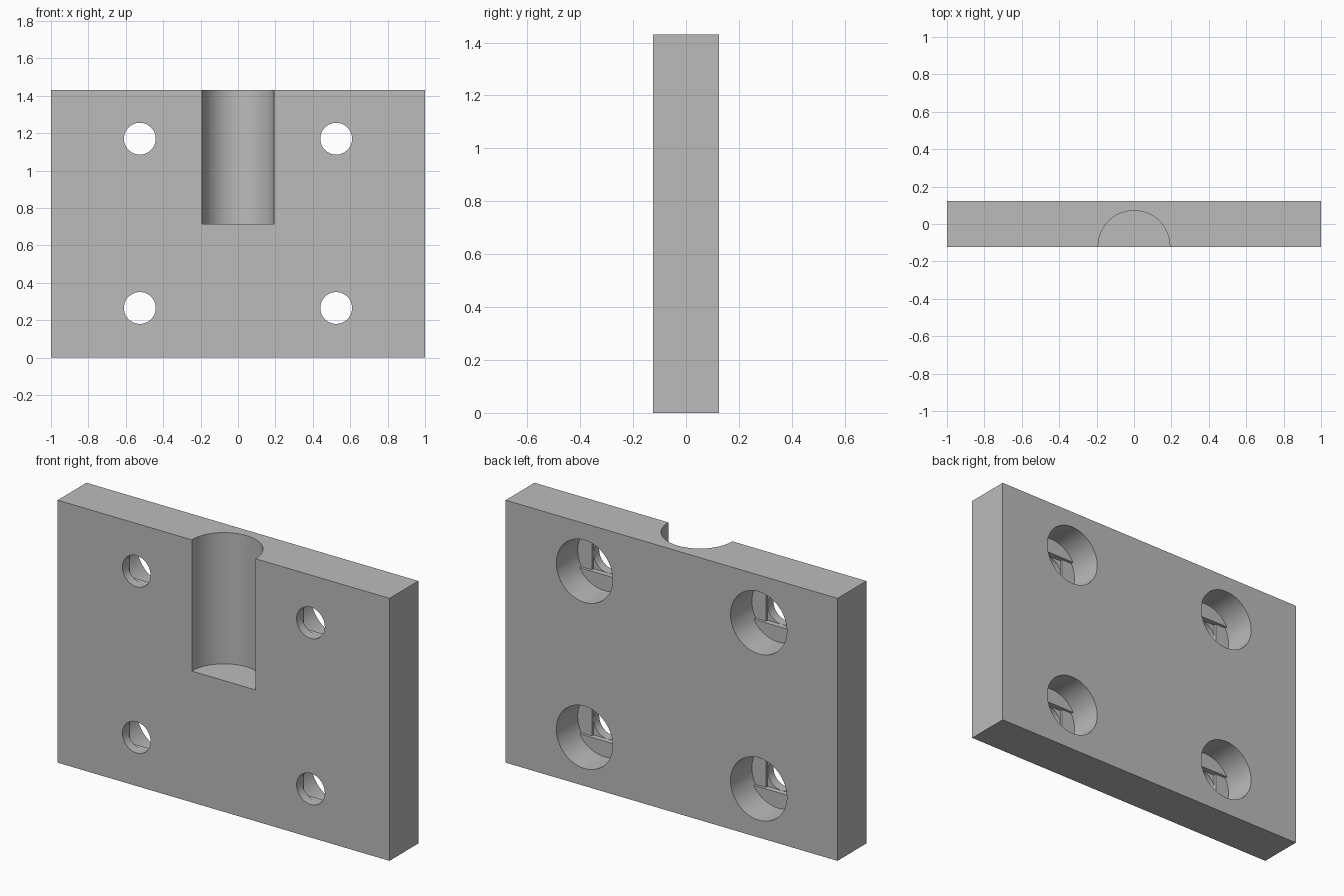
import bpy, bmesh
from math import sin, cos, radians

if "Cube" in bpy.data.objects:
    bpy.data.objects.remove(bpy.data.objects["Cube"], do_unlink=True)

HEIGHT, FRONT, BACK = 1.43, -0.124, 0.124
HOLE_R, BORE_R = 0.085, 0.17
STEP = 7.5

grey = bpy.data.materials.new("plain grey")
grey.use_nodes = True
grey.diffuse_color = (0.5, 0.5, 0.5, 1)
grey.node_tree.nodes["Principled BSDF"].inputs["Base Color"].default_value = (0.5, 0.5, 0.5, 1)


def prism(name, points, offset):
    """Extrude a closed outline of 3D points along an offset."""
    bm = bmesh.new()
    face = bm.faces.new([bm.verts.new(p) for p in points])
    out = bmesh.ops.extrude_face_region(bm, geom=[face])["geom"]
    bmesh.ops.translate(bm, vec=offset, verts=[v for v in out if isinstance(v, bmesh.types.BMVert)])
    bmesh.ops.recalc_face_normals(bm, faces=bm.faces)
    mesh = bpy.data.meshes.new(name)
    bm.to_mesh(mesh)
    bm.free()
    mesh.materials.append(grey)
    obj = bpy.data.objects.new(name, mesh)
    bpy.context.collection.objects.link(obj)
    return obj


def arc(radius, start, end):
    count = round((end - start) / STEP)
    angles = [radians(start + STEP * i) for i in range(count + 1)]
    return [(radius * cos(a), radius * sin(a)) for a in angles]


def cut(target, cutter):
    """Subtract the cutter, apply the result and discard the cutter."""
    cutter.hide_render = True
    mod = target.modifiers.new("cut", 'BOOLEAN')
    mod.operation, mod.solver, mod.object = 'DIFFERENCE', 'EXACT', cutter
    bpy.context.view_layer.objects.active = target
    bpy.ops.object.modifier_apply(modifier=mod.name)
    bpy.data.objects.remove(cutter, do_unlink=True)


# Plate
plate = prism("mounting_plate",
              [(-1, FRONT, 0), (1, FRONT, 0), (1, BACK, 0), (-1, BACK, 0)], (0, 0, HEIGHT))

# Half-round groove, open at the top of the front face
circle = arc(0.192, 0, 360 - STEP)
cut(plate, prism("groove_cutter", [(x, y - 0.12, HEIGHT / 2) for x, y in circle], (0, 0, 1)))

# Hole outlines from widest to narrowest, each with the depth where it stops
h = HOLE_R
layers = [
    ("bore", arc(BORE_R, 0, 360 - STEP), -0.045),
    ("slot", arc(BORE_R, -30, 30) + arc(BORE_R, 150, 210), -0.06),
    ("square", [(-h, -h), (h, -h), (h, h), (-h, h)], -0.075),
    ("hole", arc(h, 0, 360 - STEP), -0.3),
]

# Four counterbored screw holes with stepped seats
for cx in (-0.525, 0.525):
    for cz in (0.265, 1.17):
        for name, outline, stop in layers:
            points = [(cx + u, 0.3, cz + v) for u, v in outline]
            cut(plate, prism(name + "_cutter", points, (0, stop - 0.3, 0)))

# Smooth curved walls, sharp edges
bpy.ops.object.select_all(action='DESELECT')
plate.select_set(True)
bpy.context.view_layer.objects.active = plate
bpy.ops.object.shade_smooth_by_angle(angle=radians(30))
